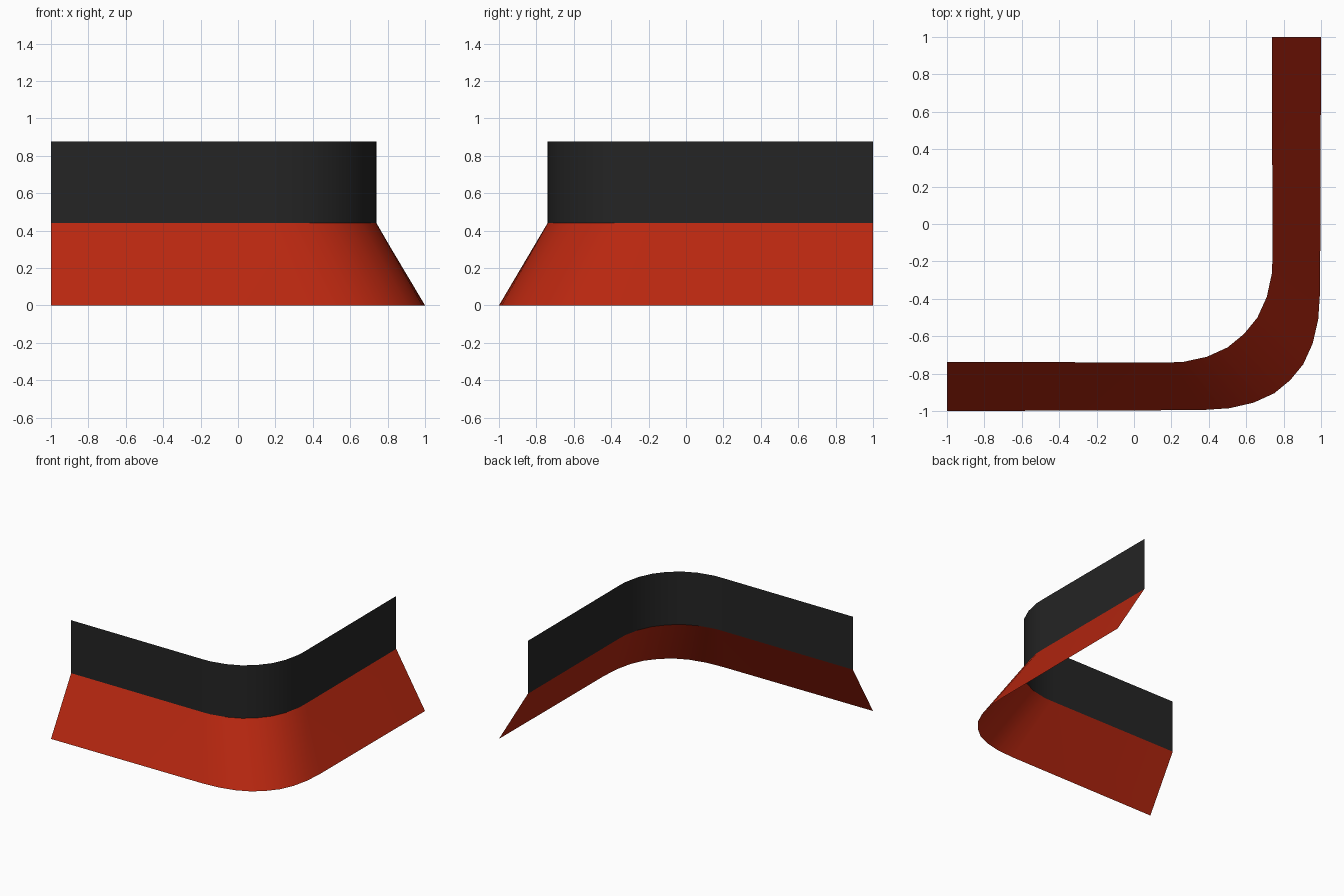
import bpy
import bmesh
from math import radians

cube = bpy.data.objects.get("Cube")
if cube:
    bpy.data.objects.remove(cube, do_unlink=True)


def material(name, rgb):
    mat = bpy.data.materials.new(name)
    mat.use_nodes = True
    mat.diffuse_color = (*rgb, 1)
    mat.node_tree.nodes["Principled BSDF"].inputs["Base Color"].default_value = (*rgb, 1)
    return mat


def mirror_path(half):
    """Complete an L-shaped path by reflecting it across the corner diagonal."""
    return half + [(-y, -x) for x, y in reversed(half[:-1])]


def strip(name, lower, z_low, upper, z_high, mat):
    """Thin sheet spanning two paths at different heights."""
    bm = bmesh.new()
    low = [bm.verts.new((x, y, z_low)) for x, y in lower]
    high = [bm.verts.new((x, y, z_high)) for x, y in upper]
    for i in range(len(low) - 1):
        bm.faces.new((low[i], low[i + 1], high[i + 1], high[i]))
    mesh = bpy.data.meshes.new(name)
    bm.to_mesh(mesh)
    bm.free()
    mesh.materials.append(mat)
    obj = bpy.data.objects.new(name, mesh)
    bpy.context.collection.objects.link(obj)
    bpy.ops.object.select_all(action='DESELECT')
    obj.select_set(True)
    bpy.context.view_layer.objects.active = obj
    bpy.ops.object.shade_smooth_by_angle(angle=radians(40))
    return obj


# Rounded-corner paths: outer foot and inner wall line
outer = mirror_path([(-1, -1), (0.36, -0.995), (0.51, -0.985),
                     (0.64, -0.955), (0.75, -0.905), (0.835, -0.835)])
inner = mirror_path([(-1, -0.738), (0.18, -0.74), (0.26, -0.738),
                     (0.39, -0.71), (0.5, -0.66), (0.588, -0.588)])

red = material("red", (0.48, 0.02, 0.005))
black = material("charcoal black", (0.018, 0.018, 0.018))

# Sloping lower skirt and upright upper wall
strip("sloped_skirt", outer, 0, inner, 0.44, red)
strip("upright_wall", inner, 0.44, inner, 0.875, black)
